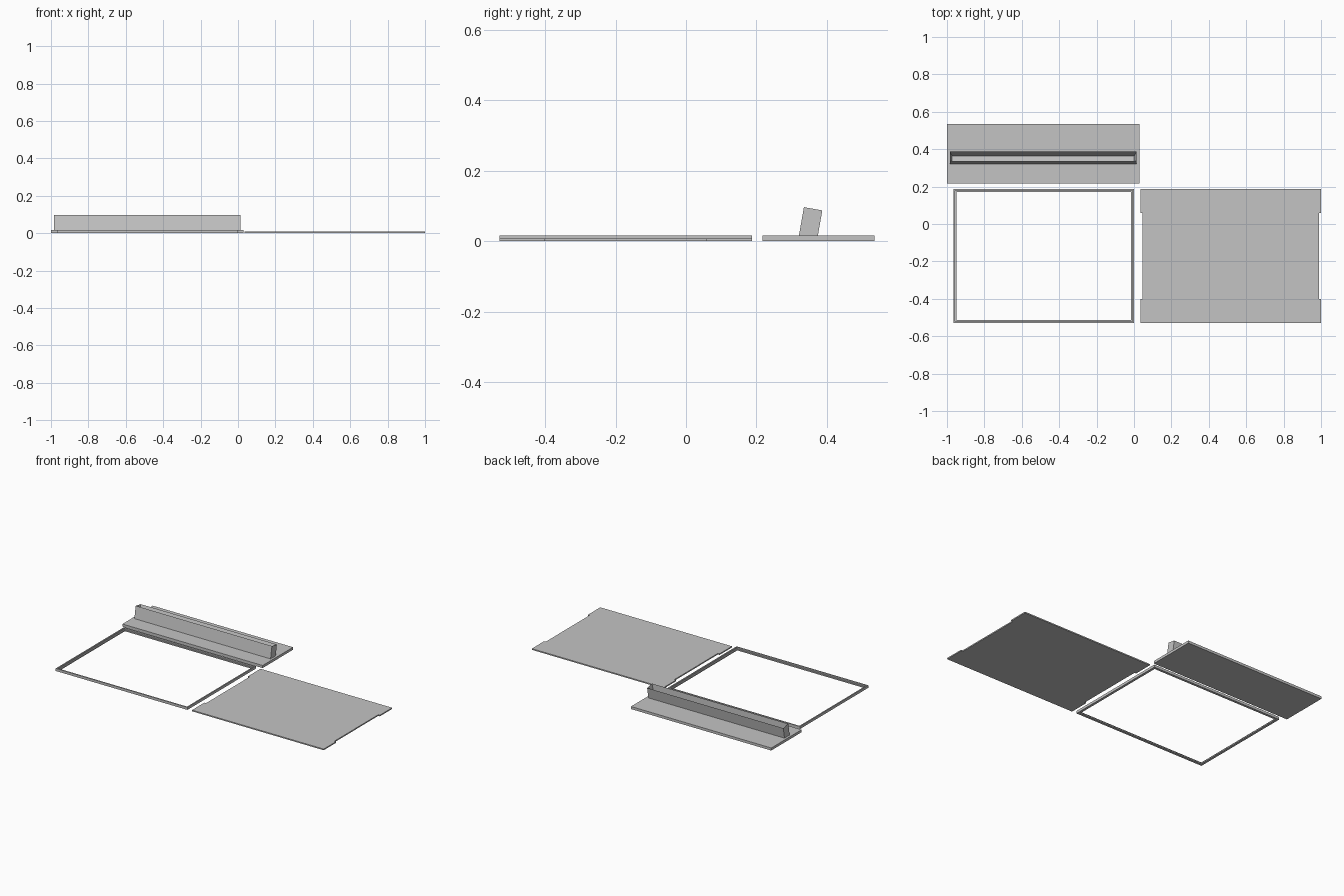
import bpy, bmesh, math
from mathutils import Matrix, Vector

cube = bpy.data.objects.get("Cube")
if cube:
    bpy.data.objects.remove(cube, do_unlink=True)

grey = bpy.data.materials.new("plain_grey")
grey.use_nodes = True
grey.diffuse_color = (0.55, 0.55, 0.55, 1)
grey.node_tree.nodes["Principled BSDF"].inputs["Base Color"].default_value = grey.diffuse_color


def finish(name, bm):
    bmesh.ops.recalc_face_normals(bm, faces=bm.faces)
    mesh = bpy.data.meshes.new(name)
    bm.to_mesh(mesh)
    bm.free()
    mesh.materials.append(grey)
    obj = bpy.data.objects.new(name, mesh)
    bpy.context.collection.objects.link(obj)
    return obj


def box(lo, hi):
    bm = bmesh.new()
    bmesh.ops.create_cube(bm, size=1)
    lo, hi = Vector(lo), Vector(hi)
    for v in bm.verts:
        v.co = (lo + hi) / 2 + v.co * (hi - lo)
    return bm


HEIGHT, THIN = 0.017, 0.008
FRONT, BACK = -0.53, 0.187

# Stand base plate
finish("stand_base", box((-1, 0.217, 0), (0.029, 0.535, HEIGHT)))

# Leaning holder with a long slot sunk into its top
bm = box((-0.985, 0, -0.003), (0.014, 0.053, 0.081))
bm.faces.ensure_lookup_table()
top = max(bm.faces, key=lambda f: f.calc_center_median().z)
bmesh.ops.inset_region(bm, faces=[top], thickness=0.013, use_even_offset=True)
for v in top.verts:
    v.co.z -= 0.065
bm.transform(Matrix.Translation((0, 0.321, HEIGHT)) @ Matrix.Rotation(math.radians(-10), 4, "X"))
finish("slotted_holder", bm)

# Border frame: a stepped section carried round a rectangle
section = [(0, 0), (0, HEIGHT), (0.008, HEIGHT), (0.008, THIN), (0.016, THIN), (0.016, 0)]
bm = bmesh.new()
loops = []
for inset, z in section:
    x0, x1, y0, y1 = -0.966 + inset, -inset, FRONT + inset, BACK - inset
    loops.append([bm.verts.new((x, y, z)) for x, y in ((x0, y0), (x1, y0), (x1, y1), (x0, y1))])
for i, a in enumerate(loops):
    b = loops[(i + 1) % len(loops)]
    for k in range(4):
        n = (k + 1) % 4
        bm.faces.new((a[k], a[n], b[n], b[k]))
finish("border_frame", bm)

# Flat panel with a shallow recess along each short side
half_x, half_y, recess, tab_y = 0.483, (BACK - FRONT) / 2, 0.012, 0.23
right = [(half_x, -half_y), (half_x, -tab_y), (half_x - recess, -tab_y),
         (half_x - recess, tab_y), (half_x, tab_y), (half_x, half_y)]
outline = right + [(-x, -y) for x, y in right]
bm = bmesh.new()
face = bm.faces.new([bm.verts.new((x + 0.517, y + (FRONT + BACK) / 2, 0)) for x, y in outline])
extruded = bmesh.ops.extrude_face_region(bm, geom=[face])
for item in extruded["geom"]:
    if isinstance(item, bmesh.types.BMVert):
        item.co.z = THIN
finish("flat_panel", bm)
